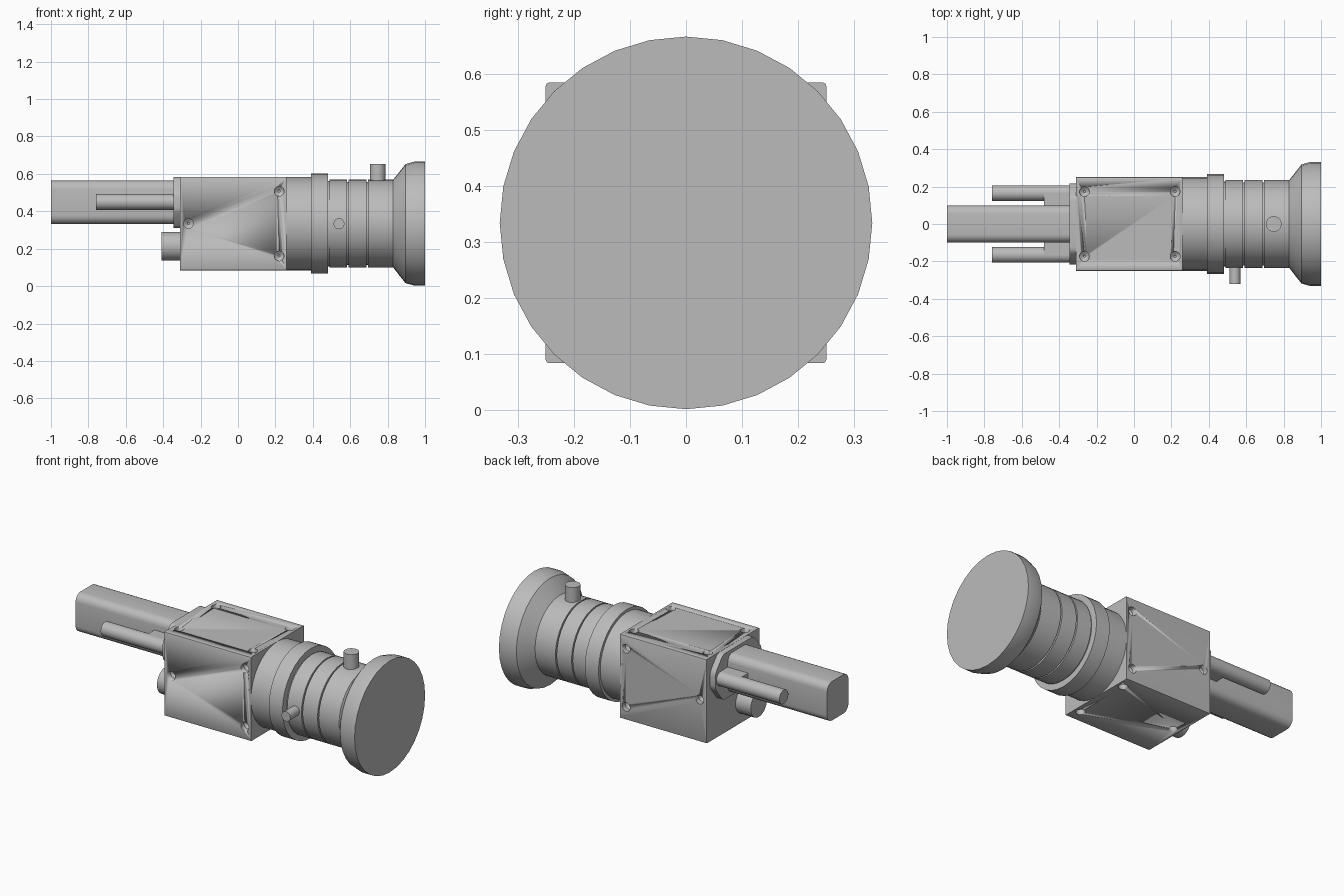
import bpy, bmesh, math
from mathutils import Vector

if "Cube" in bpy.data.objects:
    bpy.data.objects.remove(bpy.data.objects["Cube"])

AXIS = 0.334   # height of the optical axis
grey = bpy.data.materials.new("plain grey")
grey.use_nodes = True
colour = (0.5, 0.5, 0.5, 1)
grey.diffuse_color = colour
grey.node_tree.nodes["Principled BSDF"].inputs["Base Color"].default_value = colour


def finish(name, bm):
    bmesh.ops.recalc_face_normals(bm, faces=bm.faces)
    mesh = bpy.data.meshes.new(name)
    bm.to_mesh(mesh)
    bm.free()
    mesh.materials.append(grey)
    ob = bpy.data.objects.new(name, mesh)
    bpy.context.collection.objects.link(ob)
    bpy.ops.object.select_all(action="DESELECT")
    ob.select_set(True)
    bpy.context.view_layer.objects.active = ob
    bpy.ops.object.shade_smooth_by_angle(angle=math.radians(25))
    return ob


def lathe(name, start, direction, profile, sides=32):
    """Solid of revolution; profile lists (distance along, radius)."""
    d = Vector(direction)
    u = Vector((0, 0, 1)) if abs(d.z) < 0.5 else Vector((1, 0, 0))
    v = d.cross(u)
    bm = bmesh.new()
    rings = []
    for along, radius in profile:
        ring = []
        for i in range(sides):
            a = math.tau * i / sides
            ring.append(bm.verts.new(Vector(start) + d * along
                                     + (u * math.cos(a) + v * math.sin(a)) * radius))
        rings.append(ring)
    for r, s in zip(rings, rings[1:]):
        for i in range(sides):
            j = (i + 1) % sides
            bm.faces.new((r[i], r[j], s[j], s[i]))
    bm.faces.new(rings[0])
    bm.faces.new(rings[-1])
    return finish(name, bm)


def bar(name, x0, x1, outline, radius=0, segments=4):
    """Extrude a (y, z) outline along x, rounding its long edges."""
    bm = bmesh.new()
    face = bm.faces.new([bm.verts.new((x0, y, z)) for y, z in outline])
    new = bmesh.ops.extrude_face_region(bm, geom=[face])["geom"]
    bmesh.ops.translate(bm, vec=(x1 - x0, 0, 0),
                        verts=[g for g in new if isinstance(g, bmesh.types.BMVert)])
    if radius:
        edges = [e for e in bm.edges if abs(e.verts[0].co.x - e.verts[1].co.x) > 1e-4]
        bmesh.ops.bevel(bm, geom=edges, offset=radius, segments=segments,
                        profile=0.5, affect="EDGES")
    return finish(name, bm)


def rect(y0, y1, z0, z1):
    return [(y0, z0), (y1, z0), (y1, z1), (y0, z1)]


# Camera body
body = bar("camera_body", -0.31, 0.26, rect(-0.25, 0.25, AXIS - 0.25, AXIS + 0.25), 0.006, 2)

# Blind screw holes: three on the sides and underside, four on top
triangle = [(-0.265, 0), (0.22, 0.173), (0.22, -0.173)]
square = [(x, y) for x in (-0.265, 0.22) for y in (-0.173, 0.173)]
holes = [((x, s * 0.25, AXIS + t), (0, -s, 0)) for s in (-1, 1) for x, t in triangle]
holes += [((x, t, AXIS - 0.25), (0, 0, 1)) for x, t in triangle]
holes += [((x, t, AXIS + 0.25), (0, 0, -1)) for x, t in square]
for place, inward in holes:
    cutter = lathe("hole_cutter", place, inward,
                   [(-0.02, 0.026), (0.03, 0.026), (0.045, 0.006)], 20)
    cut = body.modifiers.new("screw_hole", "BOOLEAN")
    cut.operation = "DIFFERENCE"
    cut.solver = "EXACT"
    cut.object = cutter
    bpy.context.view_layer.objects.active = body
    bpy.ops.object.modifier_apply(modifier=cut.name)
    bpy.data.objects.remove(cutter)

# Lens: mount, collar, grooved barrel and flared front
profile = [(0.25, 0.25), (0.39, 0.25), (0.39, 0.267), (0.48, 0.267), (0.48, 0.228), (0.488, 0.228)]
left = 0.488
for groove in (0.586, 0.692):
    profile += [(left, 0.235), (groove - 0.004, 0.235),
                (groove - 0.004, 0.222), (groove + 0.004, 0.222)]
    left = groove + 0.004
profile += [(left, 0.235), (0.83, 0.235), (0.895, 0.318), (0.945, 0.332), (1, 0.332)]
lathe("lens", (0, 0, AXIS), (1, 0, 0), profile)

# Lens locking knobs
lathe("top_lock_knob", (0.747, 0, AXIS + 0.2), (0, 0, 1), [(0, 0.042), (0.12, 0.042)], 24)
lathe("side_lock_knob", (0.54, 0, AXIS), (0, -1, 0), [(0.2, 0.029), (0.32, 0.029)], 24)

# Rear connector: flange, plug, and a thumbscrew on each side
half = [(0.145, 0.31), (0.217, 0.405), (0.217, 0.495), (0.145, 0.583)]
bar("connector_flange", -0.345, -0.3, half + [(-y, z) for y, z in reversed(half)], 0.02, 3)
bar("connector_plug", -1, -0.34, rect(-0.1, 0.1, 0.332, 0.564), 0.045, 5)
for side, s in (("left", 1), ("right", -1)):
    lathe(side + "_thumbscrew", (0, s * 0.165, 0.45), (-1, 0, 0), [(0.34, 0.042), (0.76, 0.042)], 24)
    y0, y1 = sorted((s * 0.09, s * 0.165))
    bar(side + "_screw_bracket", -0.48, -0.34, rect(y0, y1, 0.408, 0.492))

# Round socket low on the back
lathe("round_socket", (0, -0.1, 0.213), (-1, 0, 0), [(0.3, 0.077), (0.41, 0.077)], 24)
